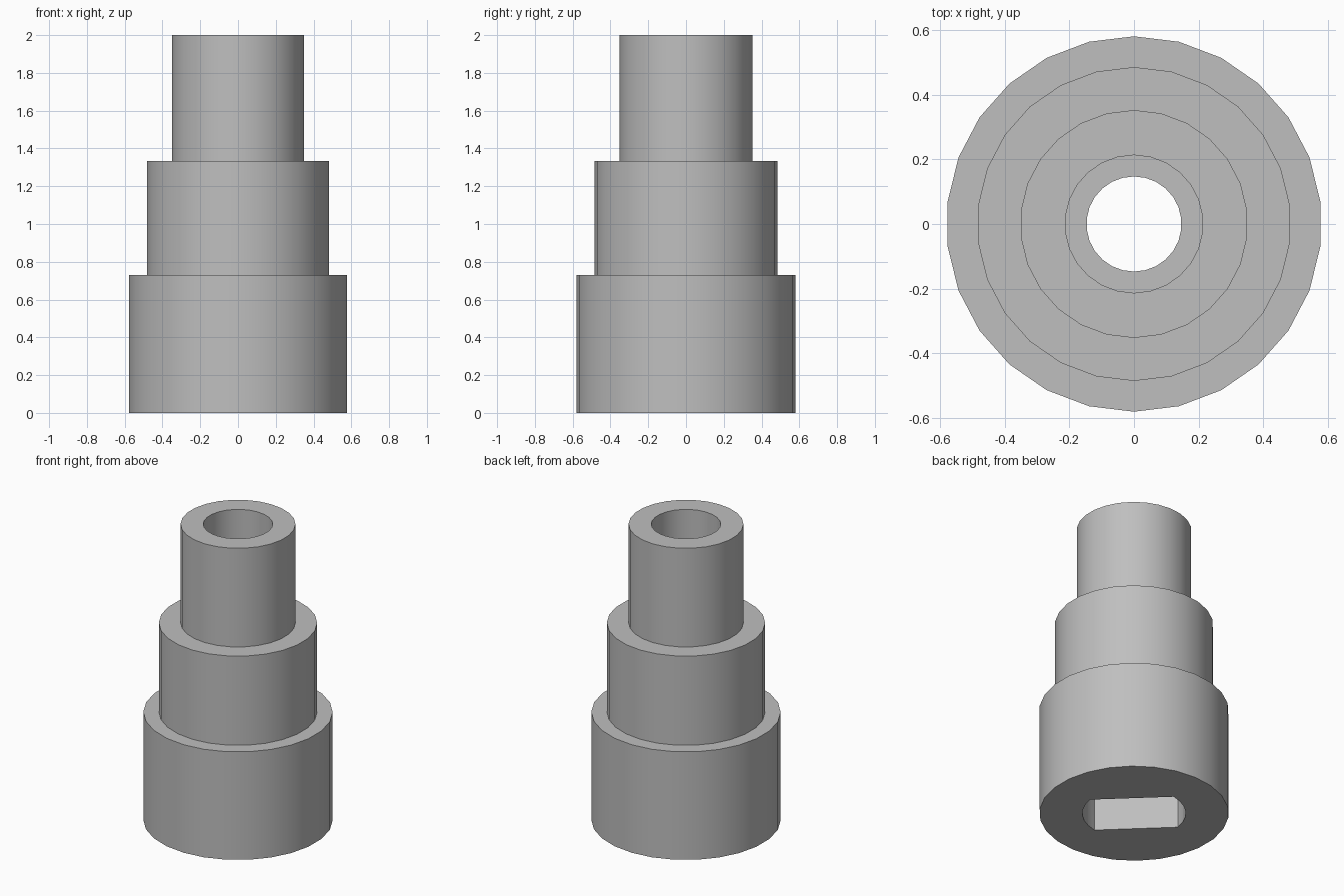
import bpy, bmesh, math

SIDES = 26

default = bpy.data.objects.get("Cube")
if default:
    bpy.data.objects.remove(default, do_unlink=True)

grey = bpy.data.materials.new("plain grey")
grey.use_nodes = True
colour = (0.52, 0.52, 0.52, 1)
grey.diffuse_color = colour
grey.node_tree.nodes["Principled BSDF"].inputs["Base Color"].default_value = colour


def make_object(name, bm):
    bmesh.ops.recalc_face_normals(bm, faces=bm.faces)
    mesh = bpy.data.meshes.new(name)
    bm.to_mesh(mesh)
    bm.free()
    mesh.materials.append(grey)
    obj = bpy.data.objects.new(name, mesh)
    bpy.context.collection.objects.link(obj)
    return obj


def revolve(name, profile):
    """Turn a closed (radius, height) profile around the z axis."""
    bm = bmesh.new()
    rings = []
    for i in range(SIDES):
        a = math.pi / 2 + math.tau * i / SIDES
        rings.append([bm.verts.new((r * math.cos(a), r * math.sin(a), z))
                      for r, z in profile])
    n = len(profile)
    for i in range(SIDES):
        here, there = rings[i], rings[(i + 1) % SIDES]
        for j in range(n):
            k = (j + 1) % n
            bm.faces.new((here[j], there[j], there[k], here[k]))
    return make_object(name, bm)


def double_flat(name, radius, half_width, bottom, top, turn):
    """Prism with two round ends and two parallel flats."""
    bm = bmesh.new()
    half_arc = math.asin(half_width / radius)
    steps = 6
    outline = []
    for start in (0, math.pi):
        for i in range(steps + 1):
            a = start + half_arc * (2 * i / steps - 1) + turn
            outline.append(bm.verts.new((radius * math.cos(a), radius * math.sin(a), bottom)))
    base = bm.faces.new(outline)
    lifted = bmesh.ops.extrude_face_region(bm, geom=[base])["geom"]
    bmesh.ops.translate(bm, vec=(0, 0, top - bottom),
                        verts=[v for v in lifted if isinstance(v, bmesh.types.BMVert)])
    return make_object(name, bm)


# Three-step sleeve with a through bore and a wider recess at the top
sleeve = revolve("stepped_sleeve", [
    (0.147, 0), (0.58, 0), (0.58, 0.73), (0.485, 0.73), (0.485, 1.333),
    (0.352, 1.333), (0.352, 2), (0.213, 2), (0.213, 1.333), (0.147, 1.333)])

# Flat-sided shaft socket cut into the base
cutter = double_flat("socket_cutter", 0.317, 0.187, -0.1, 0.73, math.radians(136))
cutter.hide_render = True
cut = sleeve.modifiers.new("socket", "BOOLEAN")
cut.operation = "DIFFERENCE"
cut.solver = "EXACT"
cut.object = cutter

bpy.ops.object.select_all(action="DESELECT")
sleeve.select_set(True)
bpy.context.view_layer.objects.active = sleeve
bpy.ops.object.modifier_apply(modifier=cut.name)
bpy.data.objects.remove(cutter, do_unlink=True)
bpy.ops.object.shade_smooth_by_angle(angle=math.radians(30))
